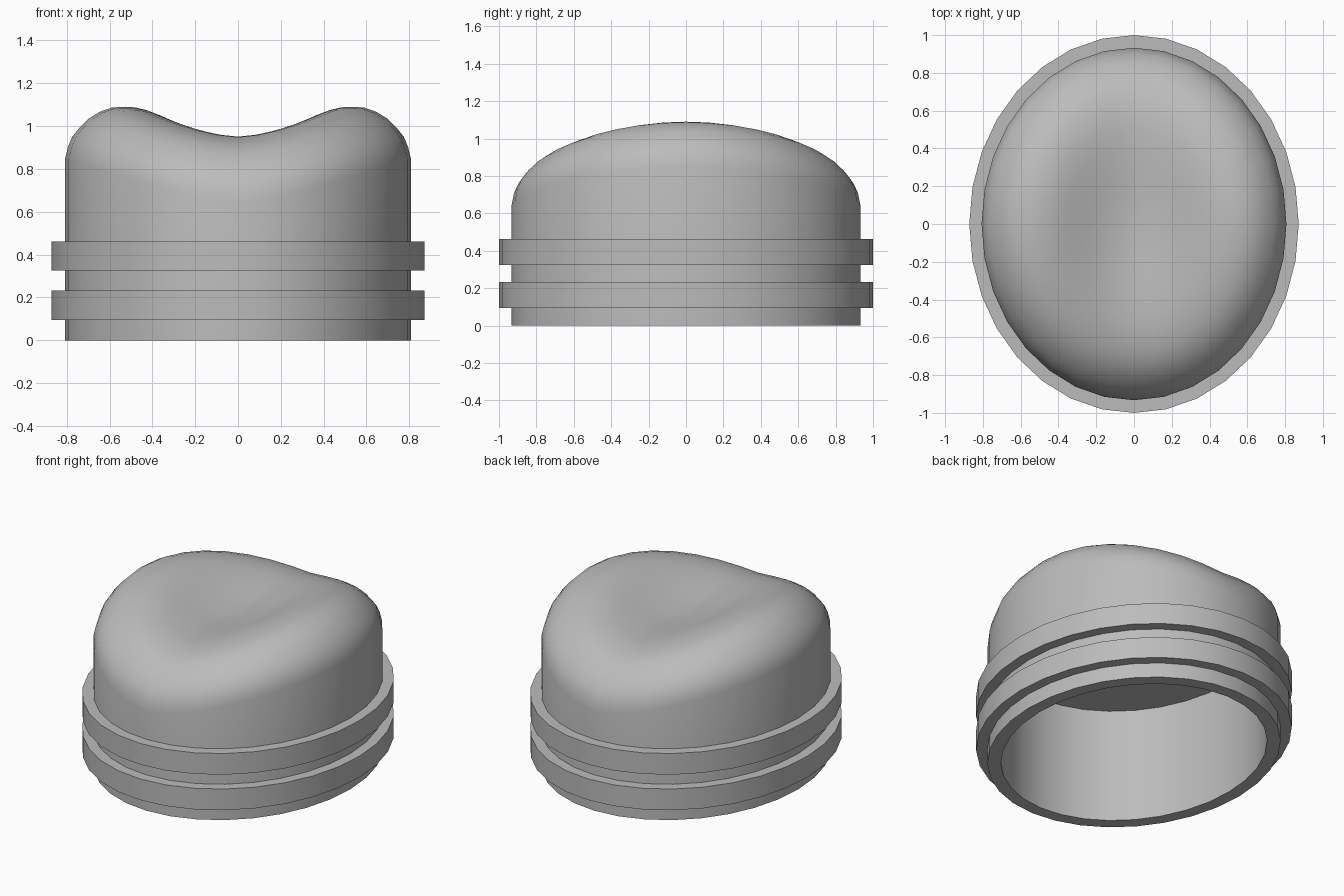
import bpy, bmesh, math

if "Cube" in bpy.data.objects:
    bpy.data.objects.remove(bpy.data.objects["Cube"])

SEGS = 32
grey = bpy.data.materials.new("plain grey")
grey.diffuse_color = (0.5, 0.5, 0.5, 1)
grey.use_nodes = True
grey.node_tree.nodes["Principled BSDF"].inputs["Base Color"].default_value = grey.diffuse_color


def build(name, rings, start_cap=None, end_cap=None, closed=False):
    """Skin a list of rings; optional centre points close the ends."""
    bm = bmesh.new()
    loops = [[bm.verts.new(p) for p in r] for r in rings]
    pairs = list(zip(loops, loops[1:]))
    if closed:
        pairs.append((loops[-1], loops[0]))
    for a, b in pairs:
        for i in range(SEGS):
            j = (i + 1) % SEGS
            bm.faces.new((a[i], a[j], b[j], b[i]))
    for cap, loop in ((start_cap, loops[0]), (end_cap, loops[-1])):
        if cap:
            c = bm.verts.new(cap)
            for i in range(SEGS):
                bm.faces.new((loop[i], loop[(i + 1) % SEGS], c))
    bmesh.ops.recalc_face_normals(bm, faces=bm.faces)
    mesh = bpy.data.meshes.new(name)
    bm.to_mesh(mesh)
    bm.free()
    ob = bpy.data.objects.new(name, mesh)
    bpy.context.collection.objects.link(ob)
    mesh.materials.append(grey)
    bpy.ops.object.select_all(action='DESELECT')
    bpy.context.view_layer.objects.active = ob
    ob.select_set(True)
    bpy.ops.object.shade_smooth_by_angle(angle=math.radians(50))
    return ob


def oval(rx, ry, z_side, z_end=None, power=1.3):
    """Oval ring whose height blends from the x sides to the y ends."""
    z_end = z_side if z_end is None else z_end
    pts = []
    for i in range(SEGS):
        a = 2 * math.pi * i / SEGS
        k = abs(math.cos(a)) ** power
        pts.append((rx * math.cos(a), ry * math.sin(a), z_end + (z_side - z_end) * k))
    return pts


# Cap: hollow inside, oval wall, saddle-shaped dished top
RX, RY = 0.807, 0.933
inner_x, inner_y, ceiling = 0.727, 0.853, 0.74
rings = [oval(inner_x, inner_y, ceiling), oval(inner_x, inner_y, 0), oval(RX, RY, 0)]
# (scale, height at x sides, height at y ends)
top = [(1, .85, .64), (.985, .90, .71), (.96, .95, .76), (.92, .99, .81),
       (.865, 1.035, .86), (.80, 1.067, .90), (.73, 1.087, .925), (.66, 1.09, .94),
       (.60, 1.088, .948), (.53, 1.075, .951), (.45, 1.05, .951), (.37, 1.02, .948),
       (.29, .99, .944), (.20, .962, .938), (.10, .94, .933)]
rings += [oval(RX * s, RY * s, zs, ze, 1.3 + 0.7 * (1 - s)) for s, zs, ze in top]
build("cap", rings, start_cap=(0, 0, ceiling), end_cap=(0, 0, .931))

# Two raised bands around the wall
for name, z0, z1 in (("lower_band", .095, .232), ("upper_band", .325, .462)):
    build(name, [oval(.78, .905, z0), oval(.872, 1, z0), oval(.872, 1, z1), oval(.78, .905, z1)],
          closed=True)
